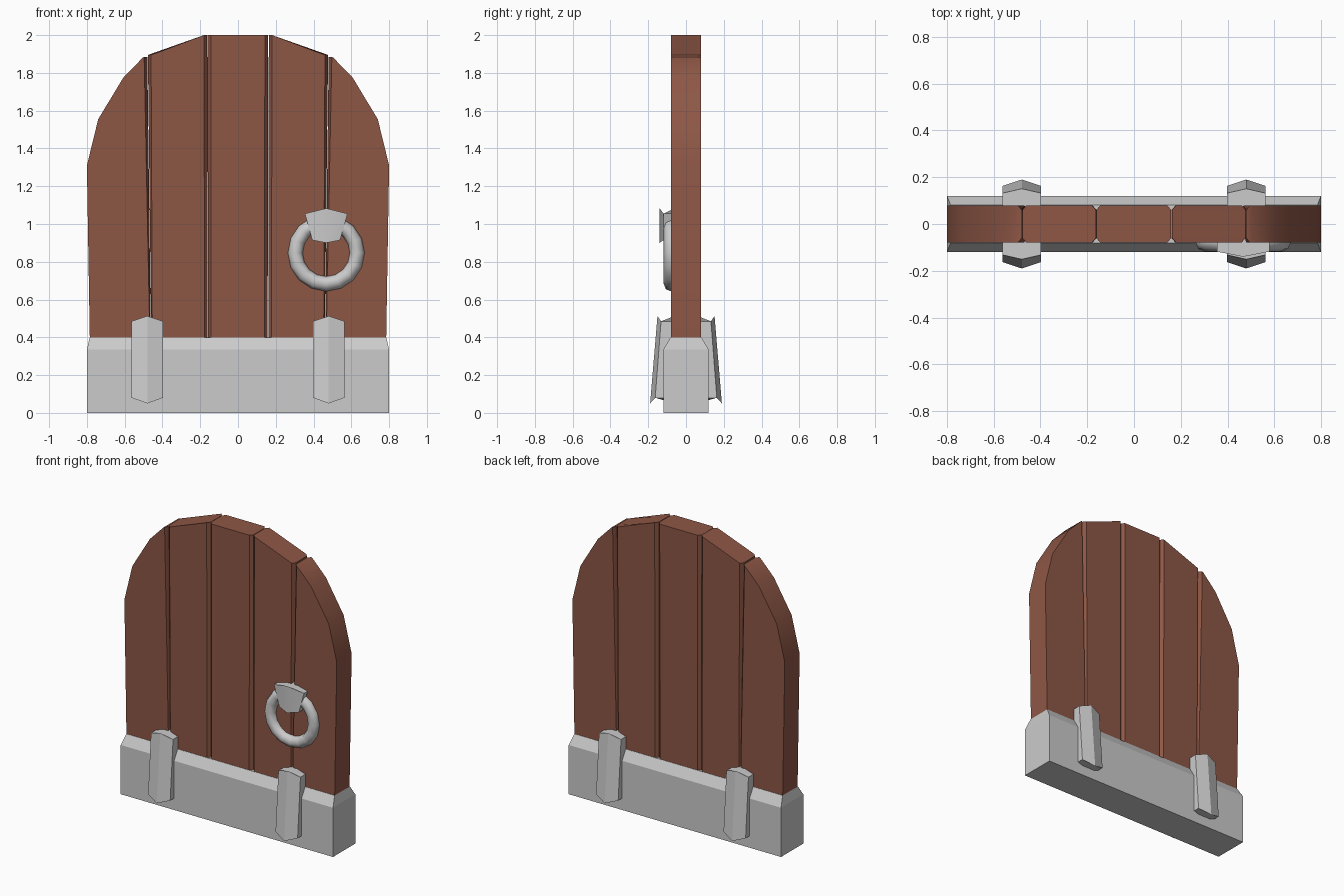
import bpy, bmesh
from math import radians, pi, cos, sin

if "Cube" in bpy.data.objects:
    bpy.data.objects.remove(bpy.data.objects["Cube"])

wood = bpy.data.materials.new("wood")
wood.diffuse_color = (0.27, 0.095, 0.06, 1)
wood.use_nodes = True
wood.node_tree.nodes["Principled BSDF"].inputs["Base Color"].default_value = wood.diffuse_color


def finish(name, bm, mat=None, smooth=None):
    bmesh.ops.recalc_face_normals(bm, faces=bm.faces)
    me = bpy.data.meshes.new(name)
    bm.to_mesh(me)
    bm.free()
    ob = bpy.data.objects.new(name, me)
    bpy.context.collection.objects.link(ob)
    if mat:
        me.materials.append(mat)
    if smooth:
        bpy.ops.object.select_all(action='DESELECT')
        ob.select_set(True)
        bpy.context.view_layer.objects.active = ob
        bpy.ops.object.shade_smooth_by_angle(angle=radians(smooth))
    return ob


def loft(bm, loops):
    rings = [[bm.verts.new(p) for p in loop] for loop in loops]
    n = len(rings[0])
    for a, b in zip(rings, rings[1:]):
        for i in range(n):
            j = (i + 1) % n
            bm.faces.new((a[i], a[j], b[j], b[i]))
    bm.faces.new(rings[0])
    bm.faces.new(rings[-1])


def plank(name, pts, smooth=None):
    # pts: x, z, seam inset that chamfers the front and back edges
    bm = bmesh.new()
    loft(bm, [[(x + d * k, y, z) for x, z, d in pts]
              for y, k in ((-0.08, 1), (-0.06, 0), (0.06, 0), (0.08, 1))])
    finish(name, bm, wood, smooth)


# Door planks with V grooves between them
C = 0.017
plank("plank_middle", [(-0.159, 0.3, C), (0.157, 0.3, -C), (0.159, 2, -C), (-0.161, 2, C)])
inner = [(0.16, 0.3, C), (0.458, 0.3, -0.005), (0.477, 1.895, -C), (0.163, 2, C)]
outer = [(0.46, 0.3, 0.005), (0.783, 0.3, 0), (0.8, 1.31, 0), (0.74, 1.555, 0),
         (0.607, 1.775, 0), (0.505, 1.88, 0), (0.48, 1.885, C)]
for side, s in (("left", -1), ("right", 1)):
    plank(side + "_inner_plank", [(s * x, z, s * d) for x, z, d in inner])
    plank(side + "_outer_plank", [(s * x, z, s * d) for x, z, d in outer], 40)

# Stone sill with sloped upper edges
bm = bmesh.new()
loft(bm, [[(-x, -y, z), (x, -y, z), (x, y, z), (-x, y, z)]
          for x, y, z in ((0.8, 0.12, 0), (0.8, 0.12, 0.335), (0.785, 0.082, 0.4))])
finish("sill", bm)

# Ridged clamps, front and back
for sy, face in ((-1, "front"), (1, "back")):
    for x, side in ((-0.48, "left"), (0.48, "right")):
        bm = bmesh.new()
        w = 0.083
        loft(bm, [[(x - w, sy * 0.06, ze), (x - w, sy * ye, ze), (x, sy * yr, zr),
                   (x + w, sy * ye, ze), (x + w, sy * 0.06, ze), (x, sy * 0.06, zr)]
                  for ye, ze, yr, zr in ((0.163, 0.08, 0.19, 0.05), (0.132, 0.485, 0.151, 0.513))])
        finish(f"{face}_{side}_clamp", bm)

# Ring handle
bm = bmesh.new()
N, M = 16, 8
rows = []
for i in range(N):
    a = 2 * pi * i / N
    rows.append([])
    for j in range(M):
        b = 2 * pi * j / M
        r = 0.164 + 0.04 * cos(b)
        rows[i].append(bm.verts.new((0.467 + r * sin(a), -0.078 + 0.04 * sin(b), 0.847 + r * cos(a))))
for i in range(N):
    for j in range(M):
        i2, j2 = (i + 1) % N, (j + 1) % M
        bm.faces.new((rows[i][j], rows[i2][j], rows[i2][j2], rows[i][j2]))
finish("ring_handle", bm, smooth=60)

# Ring holder: tapered, ridged block
bm = bmesh.new()
X = 0.467
loft(bm, [[(X - w, -0.06, ze), (X - w, -0.118, ze), (X, -0.14, zr),
           (X + w, -0.118, ze), (X + w, -0.06, ze), (X, -0.06, zr)]
          for w, ze, zr in ((0.074, 0.915, 0.9), (0.113, 1.055, 1.083))])
finish("ring_holder", bm, smooth=35)
